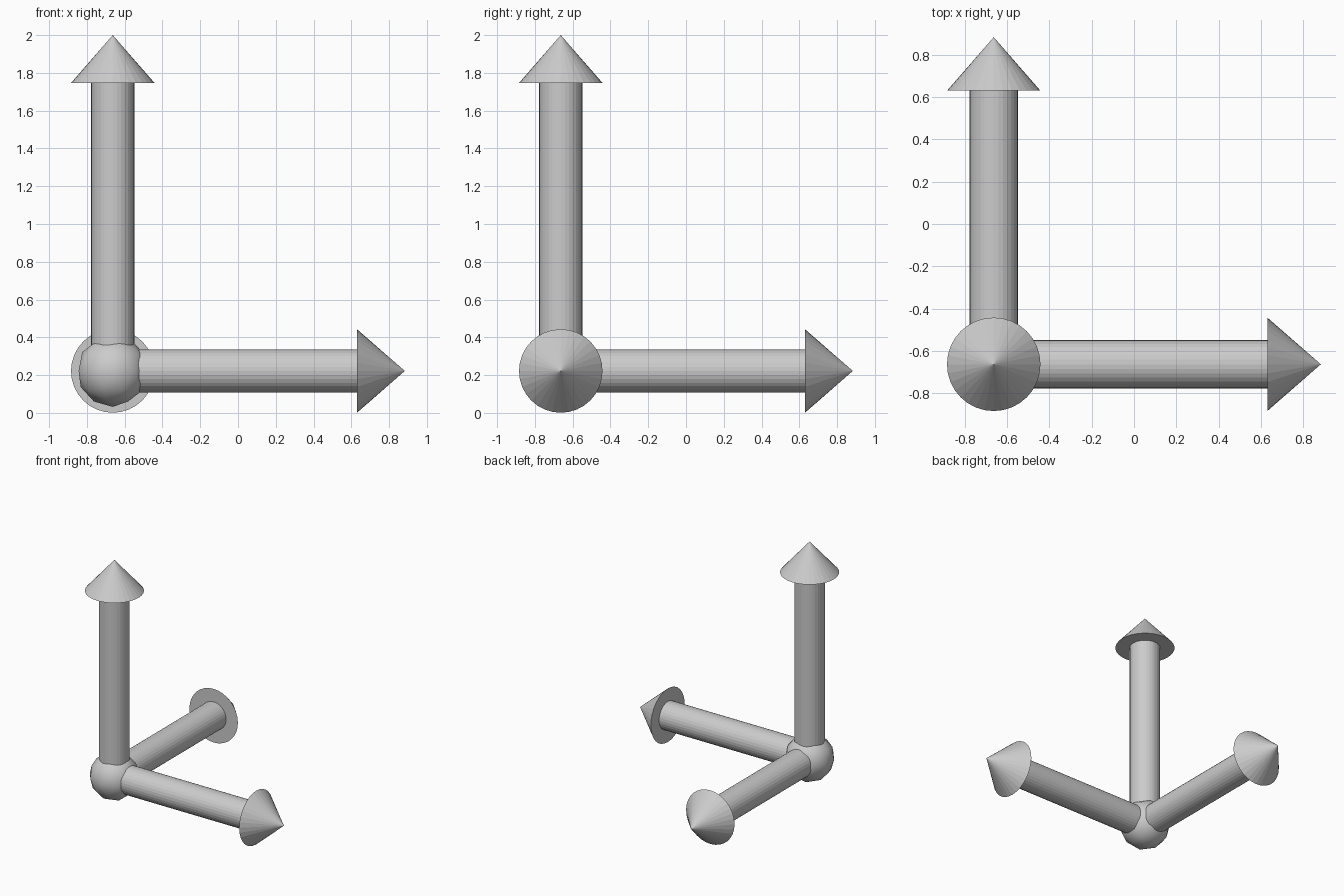
import bpy
from math import pi
from mathutils import Vector

if "Cube" in bpy.data.objects:
    bpy.data.objects.remove(bpy.data.objects["Cube"])

ORIGIN = Vector((-0.663, -0.663, 0.222))
SHAFT_R, HEAD_R, HEAD_LEN = 0.114, 0.221, 0.253


def arrow(name, direction, length, rotation):
    """Shaft from the hub plus a cone head whose tip is `length` away."""
    d = Vector(direction)
    shaft_len = length - HEAD_LEN
    bpy.ops.mesh.primitive_cylinder_add(
        vertices=32, radius=SHAFT_R, depth=shaft_len,
        location=ORIGIN + d * shaft_len / 2, rotation=rotation)
    bpy.context.object.name = name + "_shaft"
    bpy.ops.mesh.primitive_cone_add(
        vertices=32, radius1=HEAD_R, radius2=0, depth=HEAD_LEN,
        location=ORIGIN + d * (length - HEAD_LEN / 2), rotation=rotation)
    bpy.context.object.name = name + "_head"


# Three axis arrows; the upright one is longer
arrow("x_arrow", (1, 0, 0), 1.546, (0, pi / 2, 0))
arrow("y_arrow", (0, 1, 0), 1.546, (-pi / 2, 0, 0))
arrow("z_arrow", (0, 0, 1), 1.778, (0, 0, 0))

# Low-poly, smooth-shaded hub ball
bpy.ops.mesh.primitive_ico_sphere_add(subdivisions=2, radius=0.19, location=ORIGIN)
bpy.context.object.name = "hub_ball"
bpy.ops.object.shade_smooth()
